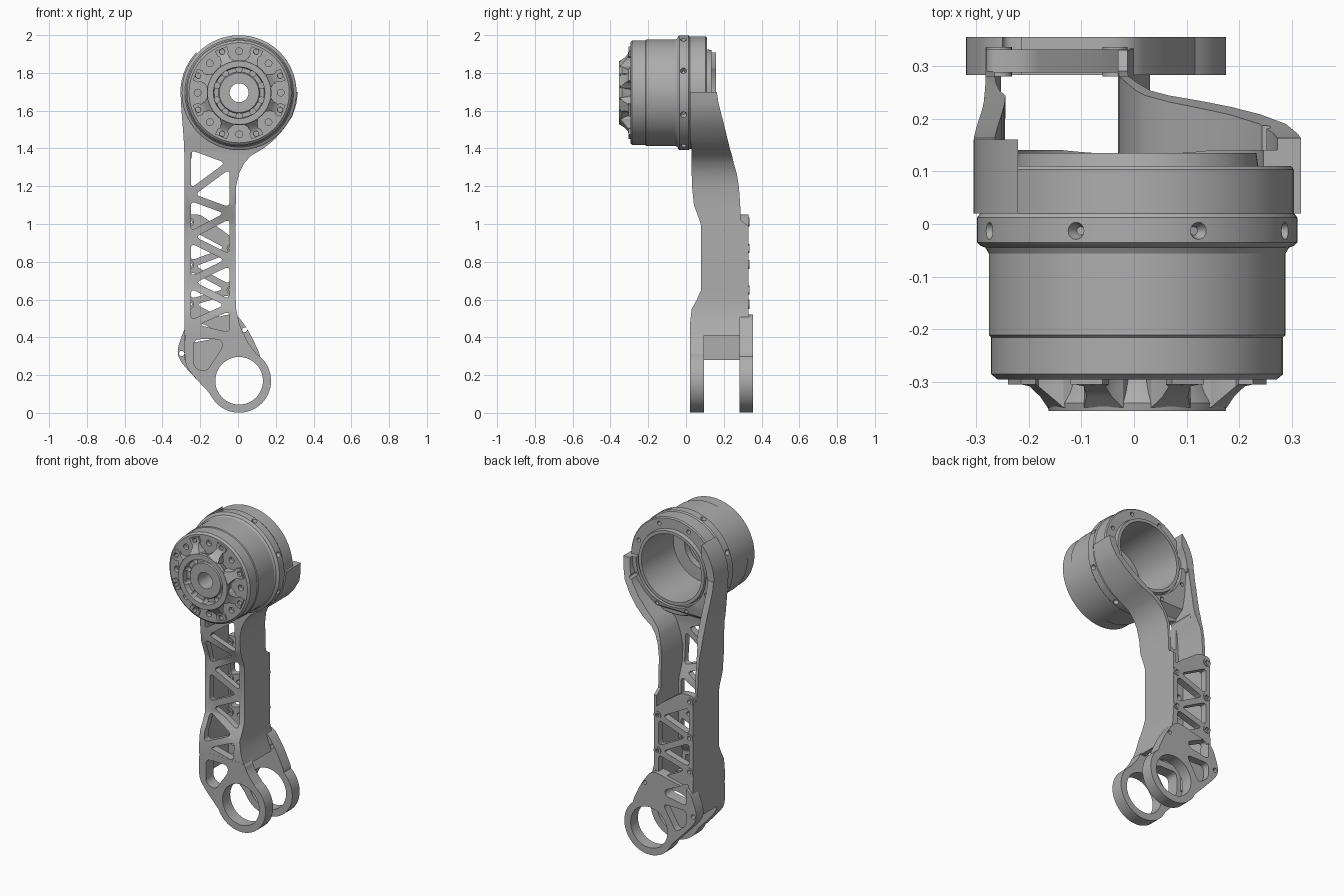
import bpy, bmesh, math
from mathutils import Vector, Matrix

if "Cube" in bpy.data.objects:
    bpy.data.objects.remove(bpy.data.objects["Cube"])

CX, MOTOR_Z, RING_Z = 0.006, 1.695, 0.17
EIGHTHS = [math.radians(22.5 + 45 * k) for k in range(8)]

grey = bpy.data.materials.new("machined_grey")
grey.use_nodes = True
grey.diffuse_color = (0.42, 0.42, 0.42, 1)
grey.node_tree.nodes["Principled BSDF"].inputs["Base Color"].default_value = (0.42, 0.42, 0.42, 1)


def finish(name, bm):
    bmesh.ops.recalc_face_normals(bm, faces=bm.faces)
    mesh = bpy.data.meshes.new(name)
    bm.to_mesh(mesh)
    bm.free()
    obj = bpy.data.objects.new(name, mesh)
    bpy.context.collection.objects.link(obj)
    mesh.materials.append(grey)
    return obj


def select(obj):
    bpy.ops.object.select_all(action="DESELECT")
    obj.select_set(True)
    bpy.context.view_layer.objects.active = obj


def boolean(obj, tool, operation="DIFFERENCE"):
    mod = obj.modifiers.new("bool", "BOOLEAN")
    mod.operation, mod.solver, mod.object = operation, "EXACT", tool
    select(obj)
    bpy.ops.object.modifier_apply(modifier=mod.name)
    bpy.data.objects.remove(tool)


def stack(bm, sections):
    """Skin a list of closed loops and cap both ends."""
    rows = [[bm.verts.new(p) for p in s] for s in sections]
    n = len(rows[0])
    for a, b in zip(rows, rows[1:]):
        for i in range(n):
            bm.faces.new((a[i], a[(i + 1) % n], b[(i + 1) % n], b[i]))
    bm.faces.new(rows[0])
    bm.faces.new(rows[-1])


def prisms(name, loops, y0, y1):
    """Extrude outlines in the x-z plane from y0 to y1."""
    bm = bmesh.new()
    for loop in loops:
        stack(bm, [[(x, y, z) for x, z in loop] for y in (y0, y1)])
    return finish(name, bm)


def lathe(name, profile, segments=96):
    """Revolve a closed (radius, y) profile about the motor axis."""
    bm = bmesh.new()
    rows = []
    for k in range(segments):
        a = 2 * math.pi * k / segments
        rows.append([bm.verts.new((CX + r * math.cos(a), y, MOTOR_Z + r * math.sin(a)))
                     for r, y in profile])
    n = len(profile)
    for k in range(segments):
        a, b = rows[k], rows[(k + 1) % segments]
        for i in range(n):
            bm.faces.new((a[i], a[(i + 1) % n], b[(i + 1) % n], b[i]))
    return finish(name, bm)


def arc(x, z, r, a0=0, a1=360, n=48):
    steps = n if a1 - a0 == 360 else n - 1
    angles = [math.radians(a0 + (a1 - a0) * i / steps) for i in range(n)]
    return [(x + r * math.cos(a), z + r * math.sin(a)) for a in angles]


def rounded(points, radius):
    pts, out = [Vector(p) for p in points], []
    for i, p in enumerate(pts):
        ends = []
        for q in (pts[i - 1], pts[(i + 1) % len(pts)]):
            ends.append(p + (q - p).normalized() * min(radius, 0.45 * (q - p).length))
        for k in range(6):
            t = k / 5
            out.append(tuple(ends[0] * (1 - t) ** 2 + p * 2 * t * (1 - t) + ends[1] * t * t))
    return out


def truss_holes(heights, strut):
    """Triangular windows between the bars of a zigzag lattice."""
    nodes = [Vector((-0.025 if i % 2 else -0.27, z)) for i, z in enumerate(heights)]
    holes = []
    for a, b, c in zip(nodes, nodes[1:], nodes[2:]):
        la, lb, lc = (b - c).length, (c - a).length, (a - b).length
        per = la + lb + lc
        centre = (a * la + b * lb + c * lc) / per
        inradius = abs((b - a).cross(c - a)) / per
        holes.append(rounded([centre + (p - centre) * (1 - strut / inradius)
                              for p in (a, b, c)], 0.03))
    return holes


def around(radius, hole, angles):
    return [arc(CX + radius * math.cos(a), MOTOR_Z + radius * math.sin(a), hole, n=14)
            for a in angles]


# Motor housing: hub, drum, collar, rear flange and bore
housing = lathe("motor_housing", [
    (.05, -.33), (.105, -.33), (.11, -.322), (.132, -.322), (.136, -.355), (.168, -.355),
    (.171, -.34), (.16, -.32), (.152, -.295), (.265, -.295), (.277, -.285), (.277, -.215),
    (.2815, -.211), (.2815, -.056), (.288, -.045), (.298, -.041), (.304, -.035), (.304, .012),
    (.298, .02), (.298, .103), (.292, .11), (.23, .11), (.226, .135), (.207, .135),
    (.207, -.18), (.13, -.18), (.13, -.22), (.05, -.22)])

# Front spokes, scalloped between bolt tabs
bm = bmesh.new()
spoke = [(.145, -.35, .042), (.168, -.348, .04), (.188, -.328, .026), (.212, -.308, .022),
         (.222, -.305, .033), (.252, -.305, .033)]
for a in EIGHTHS:
    turn = Matrix.Translation((CX, 0, MOTOR_Z)) @ Matrix.Rotation(a, 4, "Y")
    stack(bm, [[turn @ Vector(p) for p in ((r, y, -w), (r, y, w), (r, -.285, w), (r, -.285, -w))]
               for r, y, w in spoke])
spokes = finish("front_spokes", bm)
boolean(spokes, prisms("bolt_cut", around(.235, .014, EIGHTHS), -.4, -.25))

# Housing drillings: blind bolt holes on both faces and around the collar
mids = [a + math.radians(22.5) for a in EIGHTHS]
boolean(housing, prisms("front_cut", around(.235, .013, EIGHTHS) + around(.22, .018, mids), -.4, -.27))
tenths = [math.radians(90 + 36 * k) for k in range(10)]
boolean(housing, prisms("hub_cut", around(.124, .016, tenths), -.345, -.29))
boolean(housing, prisms("rear_cut", around(.262, .013, EIGHTHS), .07, .2))
bm = bmesh.new()
for a in EIGHTHS:
    turn = (Matrix.Translation((CX, -.013, MOTOR_Z)) @ Matrix.Rotation(a, 4, "Y")
            @ Matrix.Translation((0, 0, .3)))
    bmesh.ops.create_cone(bm, cap_ends=True, segments=16, radius1=.008, radius2=.022,
                          depth=.04, matrix=turn)
boolean(housing, finish("collar_cut", bm))

# Arm channel: height, left x, right x, front y, floor y, rear y, wall thickness
bm = bmesh.new()
stations = [
    (.41, -.282, .03, .02, .07, .335, .03), (.48, -.282, .005, .022, .07, .335, .022),
    (.55, -.282, -.01, .03, .07, .33, .018), (.6, -.282, -.012, .058, .1, .33, .018),
    (.65, -.282, -.012, .08, .115, .33, .018), (.99, -.282, -.012, .08, .115, .33, .018),
    (1.02, -.282, -.012, .072, .11, .29, .018), (1.1, -.282, -.012, .042, .08, .287, .018),
    (1.2, -.282, -.01, .032, .07, .28, .018), (1.27, -.282, .006, .03, .07, .268, .02),
    (1.32, -.283, .032, .03, .07, .253, .028), (1.36, -.284, .066, .03, .07, .244, .045),
    (1.4, -.285, .135, .03, .075, .232, .07), (1.44, -.287, .185, .022, .13, .222, .07),
    (1.5, -.291, .24, .02, .14, .208, .06), (1.57, -.297, .288, .02, .14, .19, .05),
    (1.64, -.302, .31, .02, .14, .172, .045), (1.7, -.304, .317, .02, .14, .163, .045)]
stack(bm, [[(l, f, z), (r, f, z), (r, b, z), (r - w, b, z), (r - w, fl, z),
            (l + min(w, .04), fl, z), (l + min(w, .04), b, z), (l, b, z)]
           for z, l, r, f, fl, b, w in stations])
arm = finish("arm_channel", bm)
boolean(arm, prisms("bore_cut", [arc(CX, MOTOR_Z, .24, n=72)], -.1, .4))
front_zigzag = (1.42, 1.33, 1.15, 1.06, .93, .81, .69, .57, .46, .4)
boolean(arm, prisms("truss_cut", truss_holes(front_zigzag, .02), -.1, .2))
boolean(arm, prisms("screw_cut", around(.262, .012, EIGHTHS[4:]), .1, .4))

# Upper cradle hook wrapping the flange, with an upright end face
hook = prisms("cradle_hook", [arc(CX, MOTOR_Z, .311, 136.6, 184, 20)
                              + arc(CX, MOTOR_Z, .262, 184, 149.6, 20)], .02, .16)

# Lower continuation of the side wall between the fork plates
side = prisms("fork_side_wall", [[(-.282, .28), (-.262, .28), (-.262, .42), (-.282, .42)]], .03, .33)


def fork_plate(name, outline, windows, y0, y1):
    plate = prisms(name, [rounded(outline, .05)], y0, y1)
    boolean(plate, prisms("eye", [arc(CX, RING_Z, .169, n=80)], y0, y1), "UNION")
    boolean(plate, prisms("eye_cut", [arc(CX, RING_Z, .126, n=80)], -.1, .5))
    boolean(plate, prisms("window_cut", windows, -.1, .5))
    return plate


# Fork plates with bearing eyes
front_window = rounded([(-.235, .39), (-.235, .24), (-.17, .215), (-.08, .35), (-.09, .39)], .035)
rear_window = rounded([(-.25, .5), (-.25, .37), (-.11, .395), (-.1, .43)], .025)
front_fork = fork_plate("front_fork", [
    (-.282, .43), (-.282, .26), (-.24, .2), (-.1, .05), (.125, .28), (.045, .38), (.03, .43)],
    [front_window], .02, .095)
rear_fork = fork_plate("rear_fork", [
    (-.275, .47), (-.325, .33), (-.305, .27), (-.1, .05), (.13, .28), (.065, .42), (-.01, .53)],
    [arc(-.298, .315, .014, n=16), arc(.035, .44, .013, n=16), rear_window], .283, .355)
boolean(rear_fork, prisms("pocket_cut", [rounded(
    [(-.25, .34), (-.25, .25), (-.18, .19), (-.09, .34)], .03)], .31, .5))

# Rear lattice plate with screw bosses
lattice = prisms("rear_lattice", [rounded(
    [(-.281, 1.05), (-.281, .4), (-.013, .4), (-.013, .91), (-.06, .95), (-.2, 1.05)], .025)], .288, .331)
rear_holes = truss_holes((1.0, .87, .78, .65, .58, .45), .018)
boolean(lattice, prisms("lattice_cut", rear_holes + [rear_window], .2, .4))
screws = [(-.256, 1.01), (-.256, .785), (-.256, .575), (-.036, .87), (-.036, .65)]
bosses = prisms("screw_bosses", [arc(x, z, .024, n=24) for x, z in screws], .28, .336)
for part in (lattice, bosses):
    boolean(part, prisms("boss_cut", [arc(x, z, .012, n=16) for x, z in screws], .2, .4))

# Smooth shading with sharp machined edges
for part in (housing, spokes, arm, hook, side, front_fork, rear_fork, lattice, bosses):
    select(part)
    bpy.ops.object.shade_smooth_by_angle(angle=math.radians(30))
